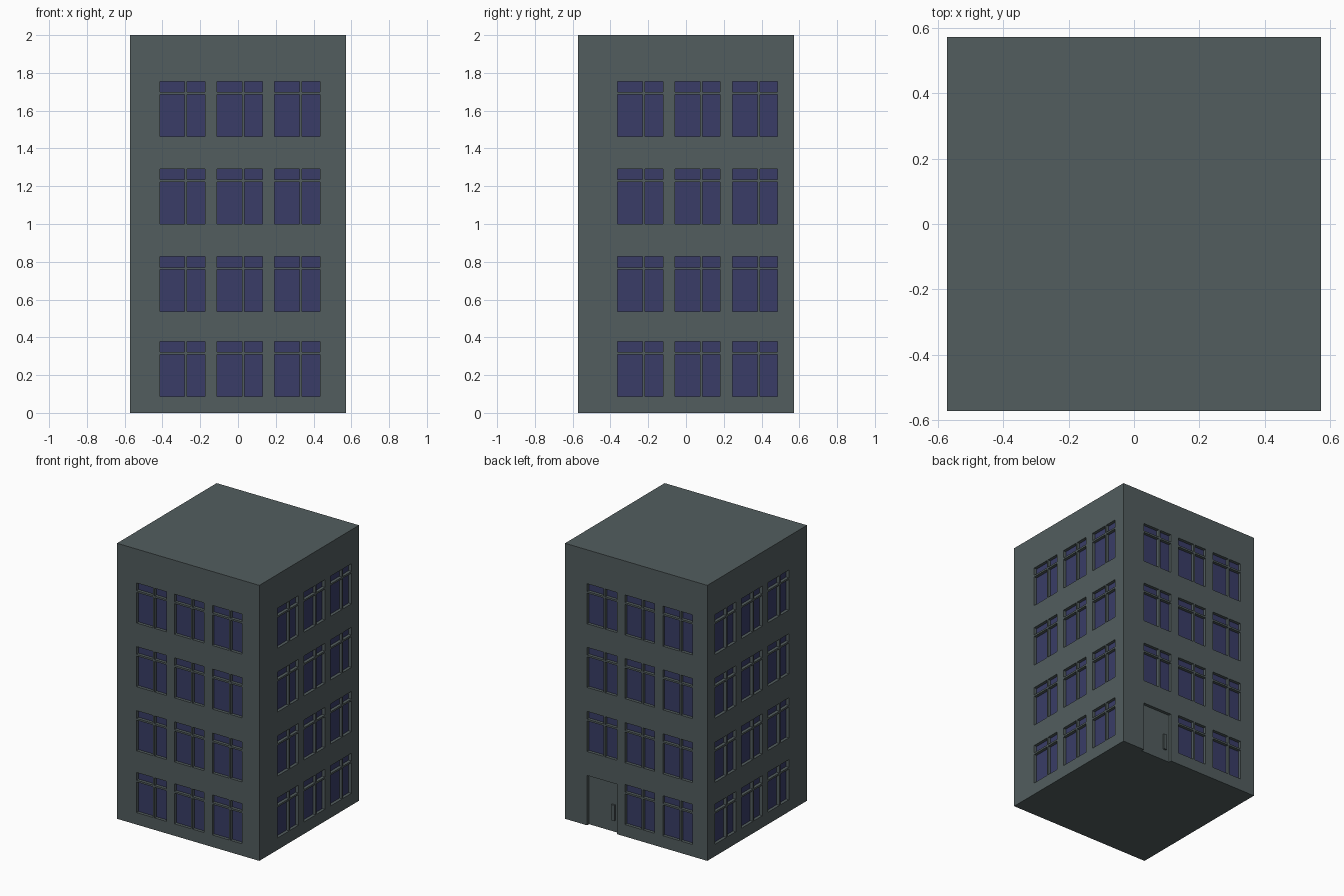
import bpy, bmesh
from mathutils import Matrix, Vector
from math import pi

if "Cube" in bpy.data.objects:
    bpy.data.objects.remove(bpy.data.objects["Cube"])

H = 0.5715          # half width of the tower
D = 0.022           # recess depth
ROWS = [0.087, 0.536, 1.001, 1.463]


def material(name, col):
    m = bpy.data.materials.new(name)
    m.diffuse_color = (*col, 1)
    m.use_nodes = True
    m.node_tree.nodes["Principled BSDF"].inputs["Base Color"].default_value = m.diffuse_color
    return m


wall_mat = material("grey green wall", (0.085, 0.11, 0.113))
glass_mat = material("navy glass", (0.041, 0.046, 0.135))


def make_object(name, bm):
    bmesh.ops.remove_doubles(bm, verts=bm.verts, dist=1e-5)
    me = bpy.data.meshes.new(name)
    bm.to_mesh(me)
    bm.free()
    me.materials.append(wall_mat)
    me.materials.append(glass_mat)
    ob = bpy.data.objects.new(name, me)
    bpy.context.collection.objects.link(ob)
    return ob


# One wall seen from outside: u to the right, z up, panes pushed in by D
def wall(name, start, turn, door=False):
    us, zs, cols, bands = [-H], [0], [], []
    for k in range(3):
        a = start + k * 0.304
        cols += [(a, a + 0.132), (a + 0.145, a + 0.239)]
    for z in ROWS:
        bands += [(z, z + 0.222), (z + 0.235, z + 0.291)]
    us = sorted([-H, H] + [v for c in cols for v in c])
    zs = sorted([0, 2] + [v for b in bands for v in b] + ([0.362] if door else []))
    d0, d1 = start, start + 0.239

    def kind(i, j):     # 0 wall, 1 glass, 2 door
        if not (0 <= i < len(us) - 1 and 0 <= j < len(zs) - 1):
            return 0
        u, z = (us[i] + us[i + 1]) / 2, (zs[j] + zs[j + 1]) / 2
        if door and d0 < u < d1 and z < 0.45:
            return 2 if z < 0.362 else 0
        return int(any(a < u < b for a, b in cols) and any(a < z < b for a, b in bands))

    bm = bmesh.new()

    def quad(pts, mat=0):
        bm.faces.new([bm.verts.new(p) for p in pts]).material_index = mat

    for i in range(len(us) - 1):
        for j in range(len(zs) - 1):
            a, b, c, d = us[i], us[i + 1], zs[j], zs[j + 1]
            k = kind(i, j)
            y = -H + (D if k else 0)
            quad([(a, y, c), (b, y, c), (b, y, d), (a, y, d)], int(k == 1))
            if not k:
                continue
            # reveals around the recess
            f = -H
            if kind(i - 1, j) != k:
                quad([(a, f, c), (a, y, c), (a, y, d), (a, f, d)])
            if kind(i + 1, j) != k:
                quad([(b, y, c), (b, f, c), (b, f, d), (b, y, d)])
            if kind(i, j + 1) != k:
                quad([(a, y, d), (b, y, d), (b, f, d), (a, f, d)])
            if kind(i, j - 1) != k and j > 0:
                quad([(a, f, c), (b, f, c), (b, y, c), (a, y, c)])
    bm.transform(Matrix.Rotation(turn, 4, 'Z'))
    return make_object(name, bm)


wall("front_wall", -0.414, 0)
wall("right_wall", -0.362, pi / 2)
wall("back_wall", -0.394, pi, door=True)
wall("left_wall", -0.484, -pi / 2)

# Roof and base, the base notched at the doorway
bm = bmesh.new()
bm.faces.new([bm.verts.new((x, y, 2)) for x, y in ((-H, -H), (H, -H), (H, H), (-H, H))])
make_object("roof", bm)
bm = bmesh.new()
outline = [(-H, -H), (-H, H), (0.155, H), (0.155, H - D), (0.394, H - D), (0.394, H), (H, H), (H, -H)]
bm.faces.new([bm.verts.new((x, y, 0)) for x, y in outline])
make_object("base", bm)

# Door handle
bm = bmesh.new()
bmesh.ops.create_cube(bm, size=1, matrix=Matrix.Translation((0.195, H - D + 0.006, 0.14))
                      @ Matrix.Diagonal((0.024, 0.012, 0.115, 1)))
make_object("door_handle", bm)
